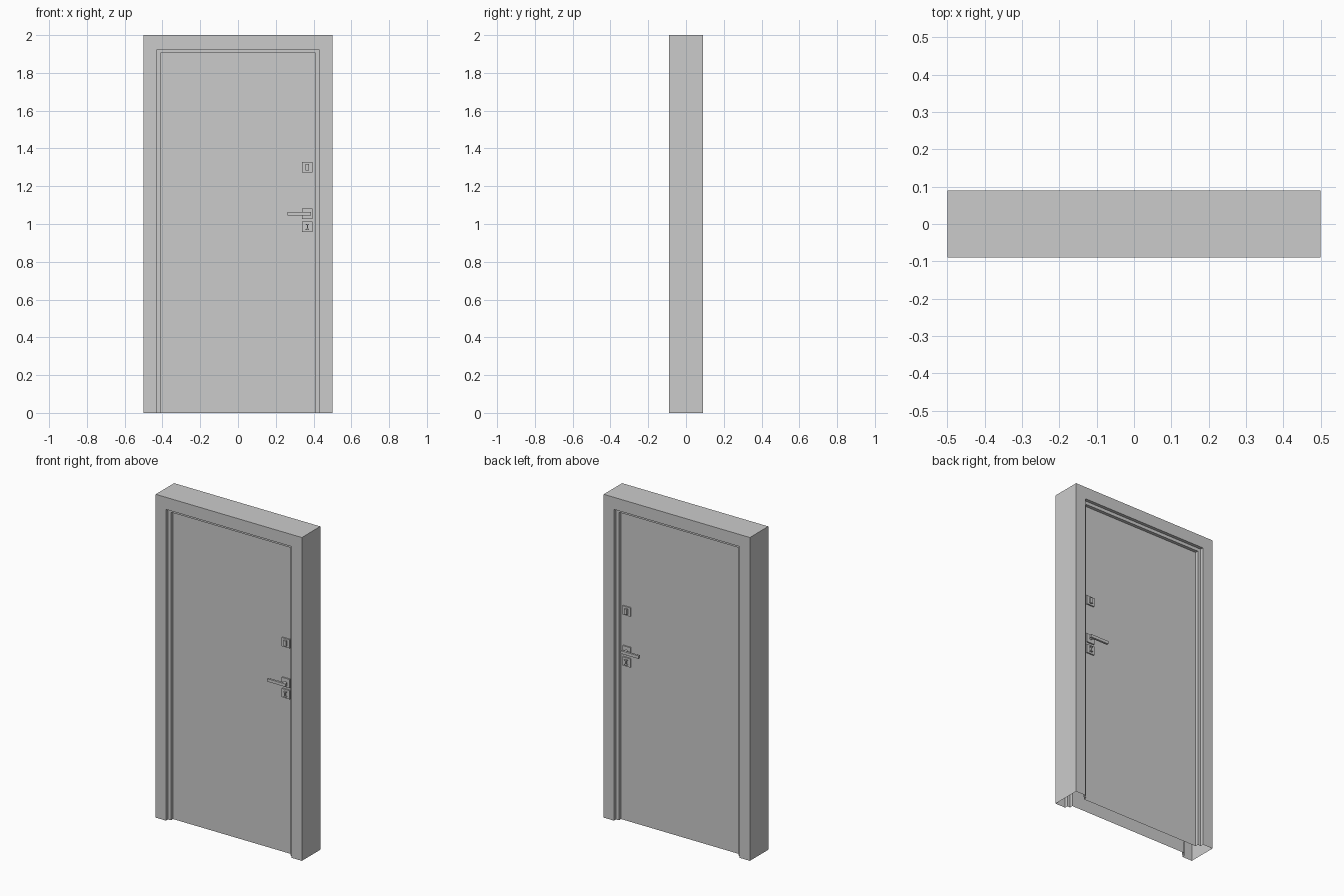
import bpy, bmesh, math
from mathutils import Matrix

if "Cube" in bpy.data.objects:
    bpy.data.objects.remove(bpy.data.objects["Cube"])

LEAF_Y = 0.05      # half thickness of the leaf
LOCK_X = 0.367     # lock centre line


def finish(name, bm):
    bmesh.ops.recalc_face_normals(bm, faces=bm.faces)
    me = bpy.data.meshes.new(name)
    bm.to_mesh(me)
    bm.free()
    ob = bpy.data.objects.new(name, me)
    bpy.context.collection.objects.link(ob)
    return ob


def box(name, x0, x1, y0, y1, z0, z1, bevel=0.0):
    bm = bmesh.new()
    bmesh.ops.create_cube(bm, size=1)
    bmesh.ops.scale(bm, verts=bm.verts, vec=(x1 - x0, abs(y1 - y0), z1 - z0))
    bmesh.ops.translate(bm, verts=bm.verts,
                        vec=((x0 + x1) / 2, (y0 + y1) / 2, (z0 + z1) / 2))
    if bevel:
        bmesh.ops.bevel(bm, geom=bm.edges[:], offset=bevel, segments=1, affect='EDGES')
    return finish(name, bm)


def arch(bm, w, h, y):
    return [bm.verts.new(p) for p in ((-w, y, 0), (-w, y, h), (w, y, h), (w, y, 0))]


# frame: stepped profile carried round the opening, open underneath
half = [(0.41, 1.905, LEAF_Y), (0.41, 1.905, 0.07), (0.43, 1.925, 0.07),
        (0.43, 1.925, 0.09), (0.5, 2.0, 0.09)]
profile = half + [(w, h, -y) for w, h, y in reversed(half)]
bm = bmesh.new()
loops = [arch(bm, *p) for p in profile]
for a, b in zip(loops, loops[1:]):
    for i in range(3):
        bm.faces.new((a[i], a[i + 1], b[i + 1], b[i]))
finish("door_frame", bm)

# leaf: one skin on each side
for side, s in (("front", -1), ("back", 1)):
    bm = bmesh.new()
    v = arch(bm, 0.41, 1.905, s * LEAF_Y)
    bm.faces.new(v if s > 0 else v[::-1])
    me = bpy.data.meshes.new("leaf_" + side)
    bm.to_mesh(me)
    bm.free()
    bpy.context.collection.objects.link(bpy.data.objects.new("leaf_" + side, me))

# fittings, the same on both sides
for side, s in (("front", -1), ("back", 1)):
    y = s * LEAF_Y
    plate = s * (LEAF_Y + 0.008)
    knob = s * (LEAF_Y + 0.018)
    for part, z in (("latch", 1.30), ("handle", 1.054), ("keyhole", 0.985)):
        box(f"{part}_plate_{side}", LOCK_X - 0.027, LOCK_X + 0.027,
            y, plate, z - 0.027, z + 0.027)
    # latch turn
    box("latch_turn_" + side, LOCK_X - 0.009, LOCK_X + 0.009, plate, knob, 1.283, 1.317)
    # keyhole boss with a narrow waist
    bm = bmesh.new()
    outline = [(-9, -16), (9, -16), (9, -12), (3, -9), (3, 9), (9, 12),
               (9, 16), (-9, 16), (-9, 12), (-3, 9), (-3, -9), (-9, -12)]
    f = bm.faces.new([bm.verts.new((LOCK_X + a / 1000, plate, 0.985 + b / 1000))
                      for a, b in outline])
    ext = bmesh.ops.extrude_face_region(bm, geom=[f])["geom"]
    bmesh.ops.translate(bm, verts=[g for g in ext if isinstance(g, bmesh.types.BMVert)],
                        vec=(0, knob - plate, 0))
    finish("keyhole_boss_" + side, bm)
    # lever and its spindle
    box("lever_" + side, 0.262, 0.387, s * 0.076, s * 0.089, 1.045, 1.063)
    bm = bmesh.new()
    mid = (abs(plate) + 0.078) / 2
    bmesh.ops.create_cone(bm, cap_ends=True, segments=16, radius1=0.008, radius2=0.008,
                          depth=0.078 - abs(plate),
                          matrix=Matrix.Translation((LOCK_X, s * mid, 1.054))
                          @ Matrix.Rotation(math.pi / 2, 4, 'X'))
    finish("spindle_" + side, bm)
